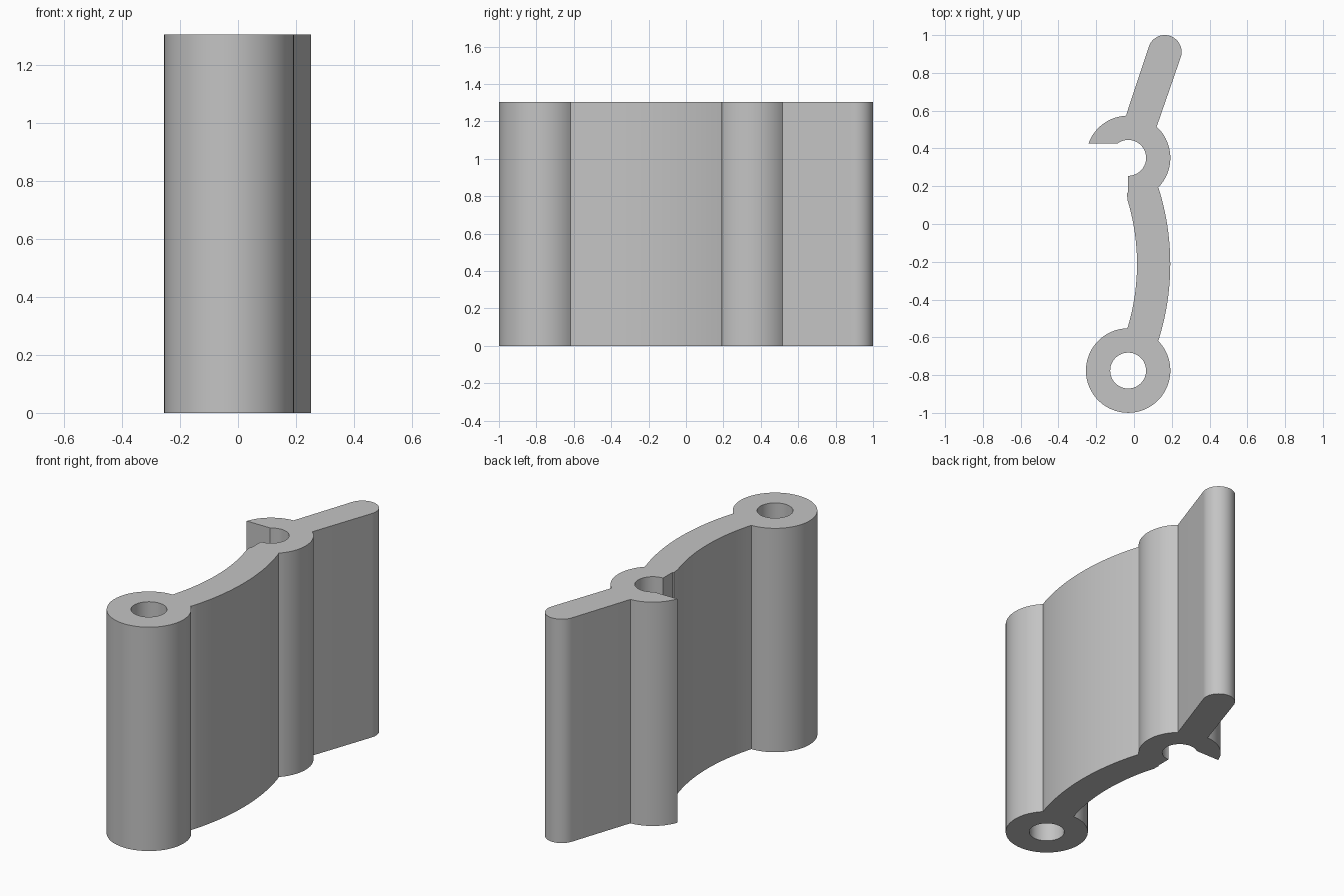
import bpy
import bmesh
from math import cos, sin, radians

cube = bpy.data.objects.get("Cube")
if cube:
    bpy.data.objects.remove(cube, do_unlink=True)

HEIGHT = 1.305
RING = (-0.031, -0.776)    # pivot ring centre
HOOK = (-0.031, 0.35)      # open hook centre
TIP = (0.163, 0.911)       # rounded end of the lever
WEB = (-1.145, -0.212)     # bend centre of the curved web
OUTER, BORE = 0.2235, 0.095


def arc(centre, radius, start, end, steps):
    """Points along an arc, angles in degrees."""
    angles = [radians(start + (end - start) * i / steps) for i in range(steps + 1)]
    return [(centre[0] + radius * cos(a), centre[1] + radius * sin(a)) for a in angles]


def add_loop(bm, points):
    verts = [bm.verts.new((x, y, 0)) for x, y in points]
    return [bm.edges.new((v, verts[(i + 1) % len(verts)])) for i, v in enumerate(verts)]


# Outer profile, counter-clockwise from the top of the pivot ring
outline = arc(RING, OUTER, 91, 405, 72)
outline += arc(WEB, 1.337, -17.4, 17.4, 24)          # outer side of web
outline += arc(HOOK, OUTER, -45, 47.5, 24)           # back of hook
outline += arc(TIP, 0.089, -19, 161, 36)             # lever end
outline += arc(HOOK, OUTER, 93, 160.4, 18)           # hook lip
outline += arc(HOOK, BORE, 128, -90, 48)             # open bore
outline += [(-0.031, 0.17), (-0.037, 0.163)]         # small step
outline += arc(WEB, 1.161, 17, -16.7, 24)            # inner side of web

# Fill the profile around the bore and extrude it upward
bm = bmesh.new()
edges = add_loop(bm, outline) + add_loop(bm, arc(RING, BORE, 0, 352.5, 47))
bmesh.ops.triangle_fill(bm, edges=edges, use_beauty=True)
solid = bmesh.ops.extrude_face_region(bm, geom=bm.faces[:], use_keep_orig=True)
top = [g for g in solid["geom"] if isinstance(g, bmesh.types.BMVert)]
bmesh.ops.translate(bm, verts=top, vec=(0, 0, HEIGHT))
bmesh.ops.recalc_face_normals(bm, faces=bm.faces[:])
bmesh.ops.dissolve_limit(bm, angle_limit=radians(0.1), verts=bm.verts[:], edges=bm.edges[:])

mesh = bpy.data.meshes.new("hinge_lever")
bm.to_mesh(mesh)
bm.free()
lever = bpy.data.objects.new("hinge_lever", mesh)
bpy.context.collection.objects.link(lever)

# Plain grey finish
grey = bpy.data.materials.new("plain grey")
grey.use_nodes = True
colour = (0.55, 0.55, 0.55, 1)
grey.diffuse_color = colour
grey.node_tree.nodes["Principled BSDF"].inputs["Base Color"].default_value = colour
mesh.materials.append(grey)

bpy.ops.object.select_all(action="DESELECT")
lever.select_set(True)
bpy.context.view_layer.objects.active = lever
bpy.ops.object.shade_smooth_by_angle(angle=radians(25))
